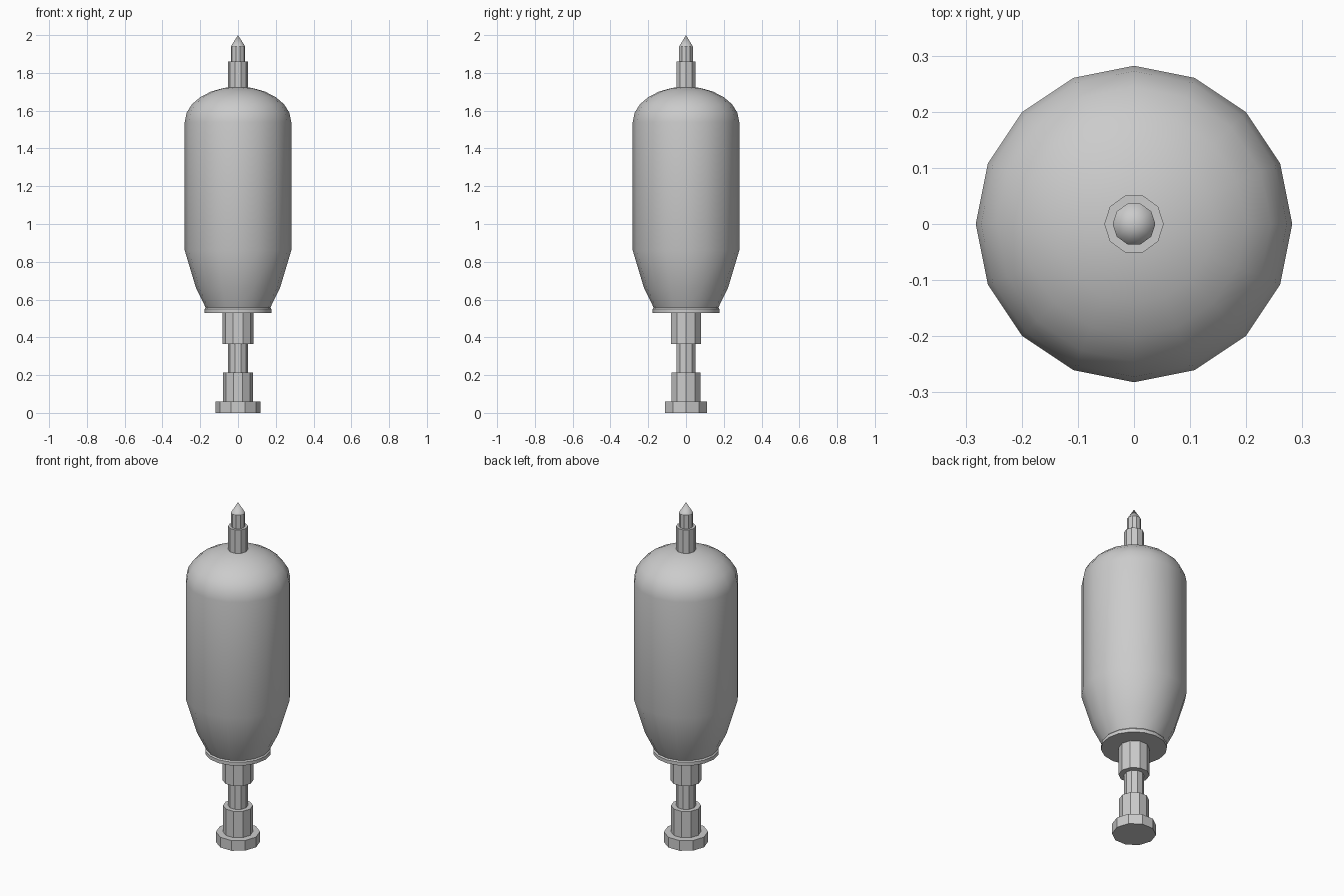
import bpy, bmesh
from math import sin, cos, pi, radians

if "Cube" in bpy.data.objects:
    bpy.data.objects.remove(bpy.data.objects["Cube"])


def lathe(name, profile, sides, angle):
    """Revolve (radius, z) points around z; both ends are closed."""
    bm = bmesh.new()
    rings = []
    for r, z in profile:
        n = sides if r > 0 else 1
        rings.append([bm.verts.new((r * cos(2 * pi * i / sides), r * sin(2 * pi * i / sides), z))
                      for i in range(n)])
    for a, b in zip(rings, rings[1:]):
        for i in range(sides):
            j = (i + 1) % sides
            if len(b) == 1:
                bm.faces.new((a[i], a[j], b[0]))
            else:
                bm.faces.new((a[i], a[j], b[j], b[i]))
    bm.faces.new(rings[0][::-1])
    if len(rings[-1]) > 1:
        bm.faces.new(rings[-1])
    mesh = bpy.data.meshes.new(name)
    bm.to_mesh(mesh)
    bm.free()
    obj = bpy.data.objects.new(name, mesh)
    bpy.context.collection.objects.link(obj)
    bpy.ops.object.select_all(action='DESELECT')
    obj.select_set(True)
    bpy.context.view_layer.objects.active = obj
    bpy.ops.object.shade_smooth_by_angle(angle=radians(angle))
    return obj


# Main body: rim, tapered lower end, straight wall, elliptical dome
R, SHOULDER, DOME = 0.282, 1.54, 0.187
dome = [(R * cos(t * pi / 12), SHOULDER + DOME * sin(t * pi / 12)) for t in range(6)]
lathe("body", [(0.177, 0.53), (0.177, 0.55), (0.171, 0.557), (0.222, 0.66), (R, 0.86)]
      + dome + [(0, SHOULDER + DOME)], 16, 30)

# Stepped lower stem with foot
for name, r, z0, z1 in (("foot", 0.118, 0, 0.06),
                        ("lower_collar", 0.080, 0.06, 0.215),
                        ("thin_stem", 0.053, 0.215, 0.365),
                        ("upper_collar", 0.083, 0.365, 0.53),
                        ("top_sleeve", 0.053, 1.70, 1.86)):
    lathe(name, [(r, z0), (r, z1)], 10, 30)

# Pointed pin at the top
lathe("pin", [(0.038, 1.86), (0.038, 1.94)], 10, 30)
lathe("pin_tip", [(0.038, 1.94), (0, 2.0)], 10, 35)
